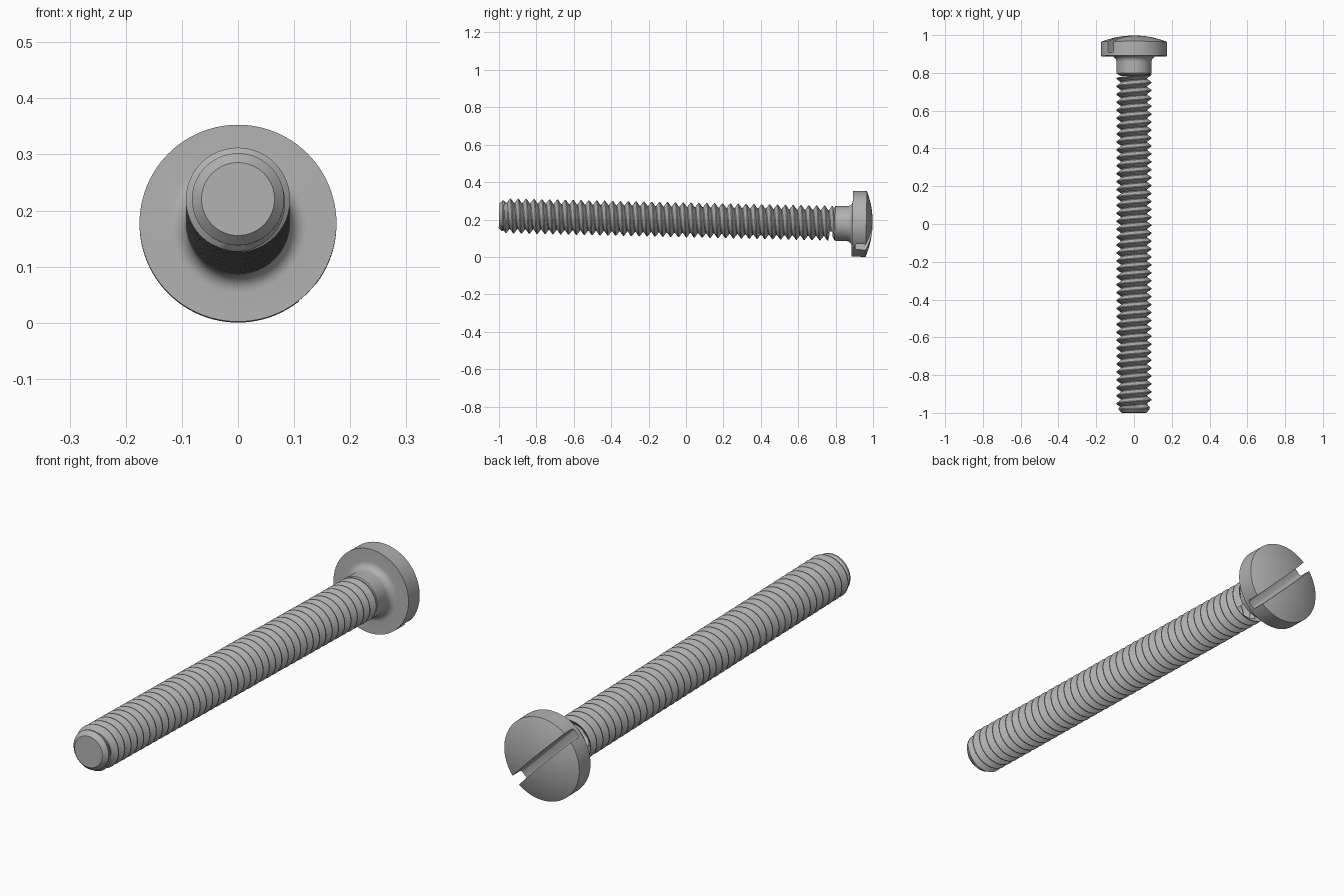
import bpy, bmesh, math
from mathutils import Matrix

if "Cube" in bpy.data.objects:
    bpy.data.objects.remove(bpy.data.objects["Cube"], do_unlink=True)

TILT = -0.0228      # the shaft droops slightly towards the head
AXIS_Z = 0.1977     # height of the axis at mid length
PITCH = 0.042
CREST, ROOT = 0.093, 0.070

steel = bpy.data.materials.new("grey steel")
steel.use_nodes = True
steel.diffuse_color = (0.44, 0.44, 0.44, 1)
steel.node_tree.nodes["Principled BSDF"].inputs["Base Color"].default_value = (0.44, 0.44, 0.44, 1)


def add_part(name, bm):
    bmesh.ops.recalc_face_normals(bm, faces=bm.faces)
    mesh = bpy.data.meshes.new(name)
    bm.to_mesh(mesh)
    bm.free()
    mesh.materials.append(steel)
    obj = bpy.data.objects.new(name, mesh)
    bpy.context.collection.objects.link(obj)
    obj.location.z = AXIS_Z
    obj.rotation_euler.x = TILT
    return obj


def smooth(obj, angle=30):
    bpy.ops.object.select_all(action='DESELECT')
    obj.select_set(True)
    bpy.context.view_layer.objects.active = obj
    bpy.ops.object.shade_smooth_by_angle(angle=math.radians(angle))


def revolve(name, profile, sides=96):
    """Spin (radius, y) points round the y axis."""
    bm = bmesh.new()
    verts = [bm.verts.new((r, y, 0)) for r, y in profile]
    edges = [bm.edges.new(pair) for pair in zip(verts, verts[1:])]
    bmesh.ops.spin(bm, geom=verts + edges, cent=(0, 0, 0), axis=(0, 1, 0),
                   angle=math.tau, steps=sides)
    bmesh.ops.remove_doubles(bm, verts=bm.verts, dist=1e-5)
    return add_part(name, bm)


# Head with domed top, flat underside, filleted neck
R, RIM, TOP, UNDER = 0.1755, 0.964, 0.998, 0.889
ball = (R * R + (TOP - RIM) ** 2) / (2 * (TOP - RIM))
arc = math.asin(R / ball)
dome = [(ball * math.sin(arc * i / 14), TOP - ball + ball * math.cos(arc * i / 14))
        for i in range(15)]
fil = 0.030
fillet = [(CREST + fil - fil * math.sin(a), UNDER - fil + fil * math.cos(a))
          for a in (math.pi / 2 * i / 8 for i in range(9))]
head = revolve("slotted_head", dome + [(R, UNDER)] + fillet
               + [(CREST, 0.797), (ROOT, 0.784), (0, 0.784)])

# Diagonal screwdriver slot with softened floor corners
bm = bmesh.new()
bmesh.ops.create_cube(bm, size=1, matrix=Matrix.Diagonal((0.6, 0.2, 0.042, 1)))
floor = [e for e in bm.edges
         if all(v.co.y < 0 for v in e.verts) and abs(e.verts[0].co.x - e.verts[1].co.x) > 0.3]
bmesh.ops.bevel(bm, geom=floor, offset=0.010, segments=4, profile=0.5, affect='EDGES')
bmesh.ops.transform(bm, verts=bm.verts,
                    matrix=Matrix.Translation((0, 1.006, 0)) @ Matrix.Rotation(math.pi / 4, 4, 'Y'))
cutter = add_part("slot_cutter", bm)
cutter.hide_render = True
cut = head.modifiers.new("slot", 'BOOLEAN')
cut.operation = 'DIFFERENCE'
cut.solver = 'EXACT'
cut.object = cutter
bpy.context.view_layer.objects.active = head
bpy.ops.object.modifier_apply(modifier=cut.name)
bpy.data.objects.remove(cutter, do_unlink=True)
smooth(head)

# Helical thread: a V profile swept round the axis, faded out at the tip
START, END, STEPS = -0.985, 0.795, 48
section = ((0.0, ROOT), (0.1, ROOT), (0.5, CREST), (0.6, CREST))
count = int((END - START) / PITCH * STEPS)
bm = bmesh.new()
rows = []
for k in range(count):
    a = math.tau * k / STEPS
    row = []
    for off, r in section:
        y = START + PITCH * (k / STEPS + off - 0.5)
        y = max(y, START - 0.005)
        r = min(r, ROOT - 0.004 + 0.9 * (y - START + 0.005))
        # right-handed turn about +y
        row.append(bm.verts.new((r * math.sin(a), y, r * math.cos(a))))
    rows.append(row)
for k in range(count - 1):
    here, ahead = rows[k], rows[k + 1]
    if k + 1 + STEPS < count:
        here, ahead = here + [rows[k + STEPS][0]], ahead + [rows[k + 1 + STEPS][0]]
    for j in range(len(here) - 1):
        bm.faces.new((here[j], here[j + 1], ahead[j + 1], ahead[j]))
bmesh.ops.dissolve_degenerate(bm, dist=1e-6, edges=bm.edges)
smooth(add_part("shaft_thread", bm))

# Chamfered tip
smooth(revolve("shaft_tip", [(0, -1.0), (0.065, -1.0), (0.082, -0.982),
                             (0.082, -0.976), (ROOT, -0.965), (0, -0.965)]), 25)
